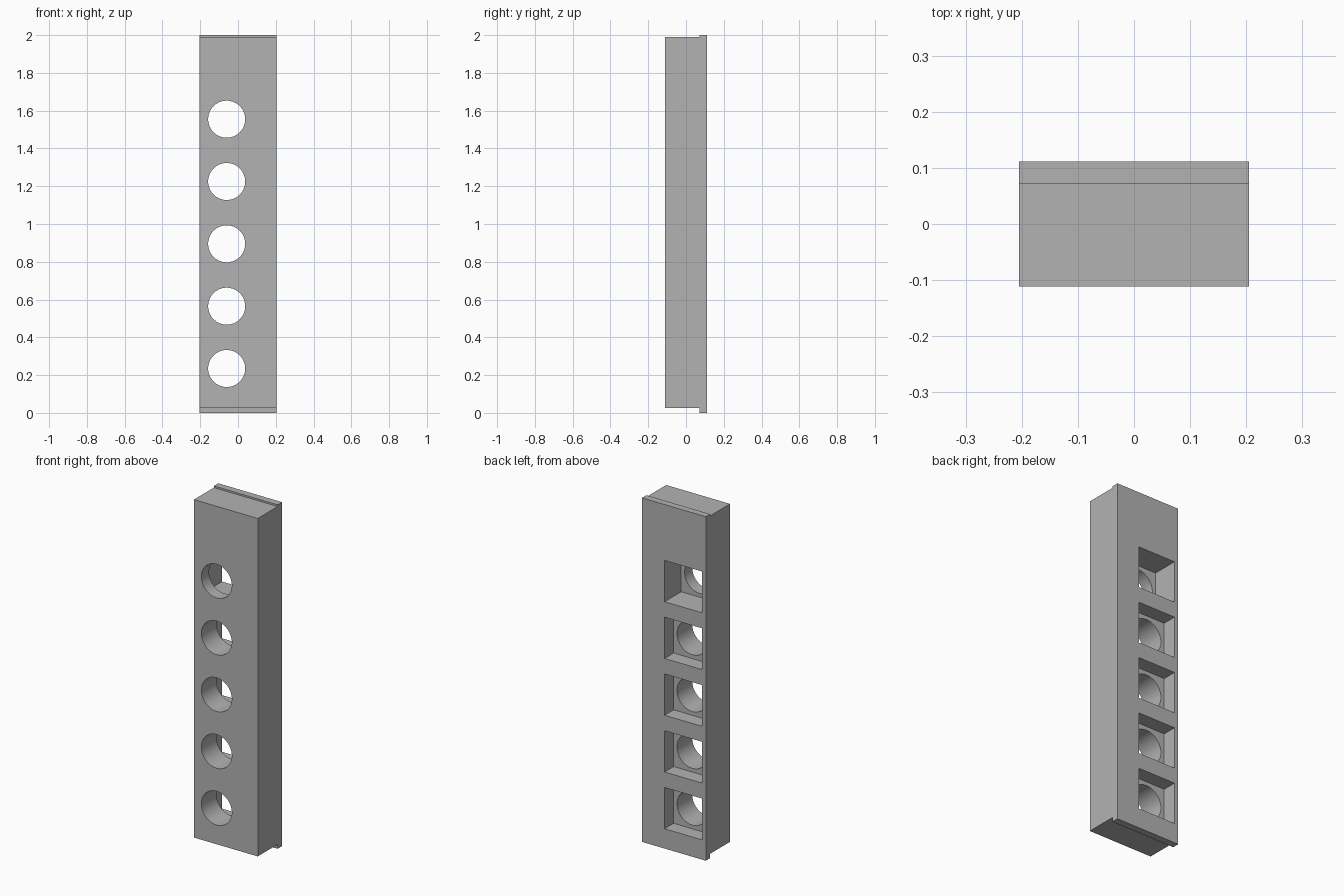
import bpy
import bmesh
import math
from mathutils import Matrix, Vector

default = bpy.data.objects.get("Cube")
if default:
    bpy.data.objects.remove(default, do_unlink=True)

# One plain grey for the whole part
grey = bpy.data.materials.new("plain_grey")
grey.use_nodes = True
colour = (0.45, 0.45, 0.45, 1)
grey.diffuse_color = colour
grey.node_tree.nodes["Principled BSDF"].inputs["Base Color"].default_value = colour

HALF_WIDTH = 0.205
FRONT, STEP, BACK = -0.111, 0.071, 0.111
HOLE_X, FIRST_Z, PITCH, COUNT = -0.06, 0.235, 0.33, 5
HOLE_RADIUS, POCKET_SIZE = 0.098, 0.24
SHALLOW, DEEP = 0.083, 0.152


def make_object(name, bm):
    bmesh.ops.recalc_face_normals(bm, faces=bm.faces)
    mesh = bpy.data.meshes.new(name)
    bm.to_mesh(mesh)
    bm.free()
    mesh.materials.append(grey)
    obj = bpy.data.objects.new(name, mesh)
    bpy.context.collection.objects.link(obj)
    return obj


def cut(target, cutter):
    cutter.hide_render = True
    mod = target.modifiers.new(cutter.name, "BOOLEAN")
    mod.operation = "DIFFERENCE"
    mod.solver = "EXACT"
    mod.object = cutter
    bpy.context.view_layer.objects.active = target
    bpy.ops.object.modifier_apply(modifier=mod.name)
    bpy.data.objects.remove(cutter, do_unlink=True)


# Body: side profile with a thin lip at the back, extruded across the width
profile = [(FRONT, 0.025), (STEP, 0.025), (STEP, 0), (BACK, 0),
           (BACK, 2), (STEP, 2), (STEP, 1.99), (FRONT, 1.99)]
bm = bmesh.new()
face = bm.faces.new([bm.verts.new((-HALF_WIDTH, y, z)) for y, z in profile])
side = bmesh.ops.extrude_face_region(bm, geom=[face])["geom"]
bmesh.ops.translate(bm, vec=(2 * HALF_WIDTH, 0, 0),
                    verts=[v for v in side if isinstance(v, bmesh.types.BMVert)])
body = make_object("perforated_bar", bm)

heights = [FIRST_Z + PITCH * i for i in range(COUNT)]

# Square pockets in the back, the top one deeper
bm = bmesh.new()
for z in heights:
    depth = DEEP if z == heights[-1] else SHALLOW
    floor, outer = BACK - depth, BACK + 0.1
    place = Matrix.Translation(Vector((HOLE_X, (floor + outer) / 2, z)))
    size = Matrix.Diagonal((POCKET_SIZE, outer - floor, POCKET_SIZE, 1))
    bmesh.ops.create_cube(bm, size=1, matrix=place @ size)
cut(body, make_object("pocket_cutter", bm))

# Round holes through to the front
bm = bmesh.new()
for z in heights:
    place = Matrix.Translation(Vector((HOLE_X, 0, z)))
    bmesh.ops.create_cone(bm, cap_ends=True, segments=64, depth=0.6,
                          radius1=HOLE_RADIUS, radius2=HOLE_RADIUS,
                          matrix=place @ Matrix.Rotation(math.pi / 2, 4, "X"))
cut(body, make_object("hole_cutter", bm))

# Smooth bores, sharp edges elsewhere
bpy.ops.object.select_all(action="DESELECT")
body.select_set(True)
bpy.context.view_layer.objects.active = body
bpy.ops.object.shade_smooth_by_angle(angle=math.radians(30))
